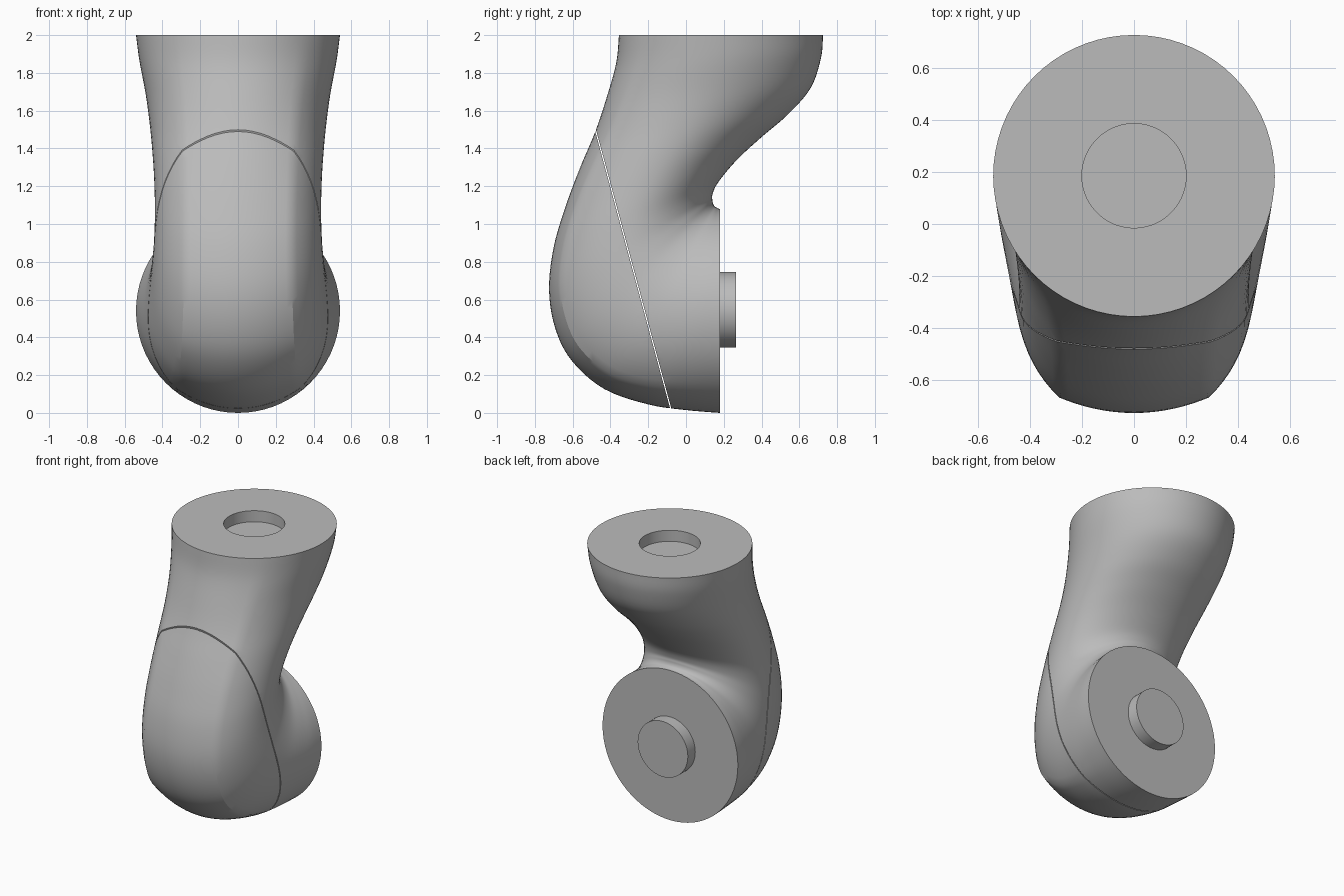
import bpy, bmesh, math
from mathutils import Vector

cube = bpy.data.objects.get("Cube")
if cube:
    bpy.data.objects.remove(cube, do_unlink=True)

grey = bpy.data.materials.new("plain grey")
grey.use_nodes = True
grey.diffuse_color = (0.5, 0.5, 0.5, 1)
grey.node_tree.nodes["Principled BSDF"].inputs["Base Color"].default_value = (0.5, 0.5, 0.5, 1)

SEG, STEPS = 72, 5
CREASE = math.radians(50)     # where the flattened front meets the sides

# Sections along the bend: front y, z, back y, z, half width, front flatness
KEYS = [
    (-.355, 2, .725, 2, .54, 0),
    (-.37, 1.85, .715, 1.88, .522, .25),
    (-.42, 1.67, .66, 1.72, .49, .5),
    (-.48, 1.49, .54, 1.58, .468, .7),
    (-.56, 1.3, .40, 1.46, .453, .85),
    (-.635, 1.1, .27, 1.34, .443, 1),
    (-.70, .88, .17, 1.22, .44, 1),
    (-.725, .65, .14, 1.155, .445, 1),
    (-.69, .44, .14, 1.125, .455, 1),
    (-.60, .27, .143, 1.108, .467, 1),
    (-.43, .125, .15, 1.095, .487, .8),
    (-.20, .045, .16, 1.088, .512, .5),
    (0, .015, .17, 1.082, .53, .2),
    (.18, 0, .18, 1.08, .54, 0),
]


def smooth_sections():
    """Catmull-Rom interpolation of the key sections."""
    n = len(KEYS)
    for i in range(n - 1):
        quad = [KEYS[max(0, min(n - 1, i + d))] for d in (-1, 0, 1, 2)]
        for s in range(STEPS):
            t = s / STEPS
            yield [b + .5 * t * (c - a + t * (2 * a - 5 * b + 4 * c - d + t * (3 * (b - c) + d - a)))
                   for a, b, c, d in zip(*quad)]
    yield KEYS[-1]


def section_ring(fy, fz, by, bz, width, flat):
    """Ellipse whose front is a shallow arc between two creases."""
    front, back = Vector((0, fy, fz)), Vector((0, by, bz))
    mid, half = (front + back) / 2, (front - back) / 2
    edge = 1 - .33 * math.cos(CREASE) ** 2
    stretch = edge / math.sin(CREASE)
    ring = []
    for i in range(SEG):
        a = 2 * math.pi * i / SEG
        x, u = math.cos(a), math.sin(a)
        if u > 0:
            in_cap = abs(x) < math.cos(CREASE) + .001
            target = 1 - .33 * x * x if in_cap else u * stretch
            u += flat * (target - u)
        ring.append(mid + half * u + Vector((width * x, 0, 0)))
    return ring


def socket_ring(z, radius=.2):
    return section_ring(.185 - radius, z, .185 + radius, z, radius, 0)


def finish(name, bm):
    bmesh.ops.recalc_face_normals(bm, faces=bm.faces)
    mesh = bpy.data.meshes.new(name)
    bm.to_mesh(mesh)
    bm.free()
    mesh.materials.append(grey)
    obj = bpy.data.objects.new(name, mesh)
    bpy.context.collection.objects.link(obj)
    bpy.ops.object.select_all(action='DESELECT')
    obj.select_set(True)
    bpy.context.view_layer.objects.active = obj
    bpy.ops.object.shade_smooth_by_angle(angle=math.radians(24))
    return obj


def loft():
    """Bent limb with a round socket sunk in its top."""
    bm = bmesh.new()
    rings = [socket_ring(1.92), socket_ring(2)]
    rings += [section_ring(*s) for s in smooth_sections()]
    rows = [[bm.verts.new(p) for p in ring] for ring in rings]
    for r0, r1 in zip(rows, rows[1:]):
        for i in range(SEG):
            j = (i + 1) % SEG
            bm.faces.new((r0[i], r0[j], r1[j], r1[i]))
    bm.faces.new(rows[0])
    bm.faces.new(rows[-1])
    bmesh.ops.recalc_face_normals(bm, faces=bm.faces)
    return bm


# Slanted seam splits the limb into a rear body and a front cover
seam_point = Vector((0, -.48, 1.5))
forward = Vector((0, -1.48, -.40)).normalized()
for name, side in (("joint_body", -1), ("front_cover", 1)):
    bm = loft()
    cut = bmesh.ops.bisect_plane(
        bm, geom=bm.verts[:] + bm.edges[:] + bm.faces[:], dist=1e-5,
        plane_co=seam_point + forward * side * .003, plane_no=forward * side,
        clear_inner=True)
    edges = [e for e in cut["geom_cut"] if isinstance(e, bmesh.types.BMEdge)]
    bmesh.ops.holes_fill(bm, edges=edges, sides=0)
    finish(name, bm)

# Round peg on the back disc
bm = bmesh.new()
bmesh.ops.create_cone(bm, cap_ends=True, segments=64, radius1=.2, radius2=.2, depth=.105)
peg = finish("back_peg", bm)
peg.rotation_euler.x = math.radians(90)
peg.location = (0, .2125, .545)
